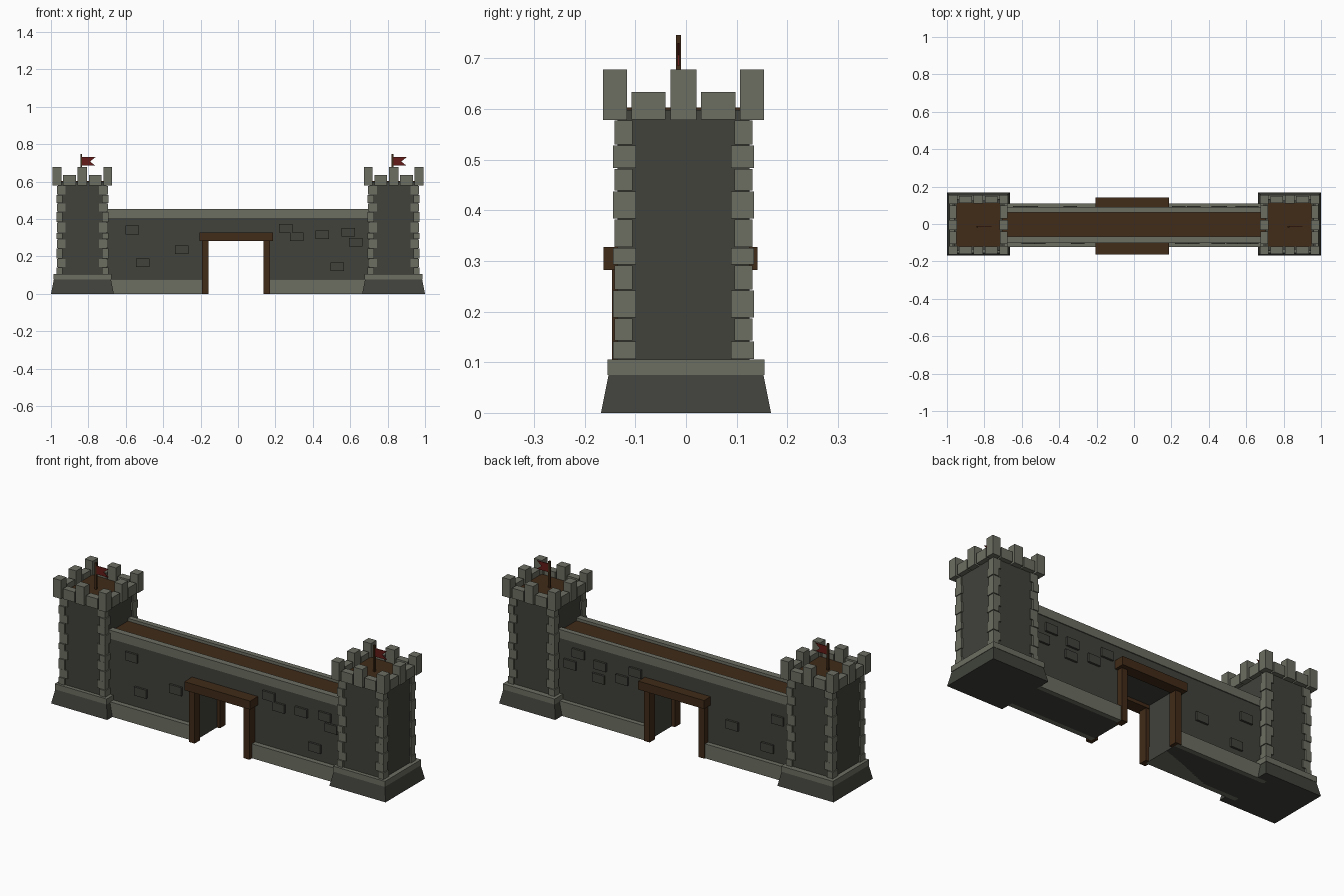
import bpy, bmesh
from mathutils import Vector

if "Cube" in bpy.data.objects:
    bpy.data.objects.remove(bpy.data.objects["Cube"])


def material(name, rgb):
    m = bpy.data.materials.new(name)
    m.diffuse_color = (*rgb, 1)
    m.use_nodes = True
    m.node_tree.nodes["Principled BSDF"].inputs["Base Color"].default_value = m.diffuse_color
    return m


DARK = material("dark_stone", (0.052, 0.054, 0.044))
LIGHT = material("light_stone", (0.15, 0.155, 0.12))
WOOD = material("wood", (0.052, 0.024, 0.009))
RED = material("red_cloth", (0.13, 0.012, 0.009))


def finish(name, bm, mat):
    bmesh.ops.recalc_face_normals(bm, faces=bm.faces)
    me = bpy.data.meshes.new(name)
    bm.to_mesh(me)
    bm.free()
    me.materials.append(mat)
    ob = bpy.data.objects.new(name, me)
    bpy.context.collection.objects.link(ob)
    return ob


def boxes(name, mat, items, taper=1.0):
    """Each item is (x0, x1, y0, y1, z0, z1); taper scales the top face."""
    bm = bmesh.new()
    for x0, x1, y0, y1, z0, z1 in items:
        c = Vector(((x0 + x1) / 2, (y0 + y1) / 2, (z0 + z1) / 2))
        for v in bmesh.ops.create_cube(bm, size=1)["verts"]:
            k = taper if v.co.z > 0 else 1
            v.co = c + Vector((v.co.x * (x1 - x0) * k, v.co.y * (y1 - y0) * k, v.co.z * (z1 - z0)))
    return finish(name, bm, mat)


def prism(name, mat, outline, y0, y1):
    """Extrude an xz outline from y0 to y1."""
    bm = bmesh.new()
    face = bm.faces.new([bm.verts.new((x, y0, z)) for x, z in outline])
    new = bmesh.ops.extrude_face_region(bm, geom=[face])["geom"]
    bmesh.ops.translate(bm, vec=(0, y1 - y0, 0), verts=[g for g in new if isinstance(g, bmesh.types.BMVert)])
    return finish(name, bm, mat)


def tower(side, cx):
    cy = -0.005

    def square(r, z0, z1, y=cy):
        return (cx - r, cx + r, y - r, y + r, z0, z1)

    # footing, ledge, shaft and floor
    boxes(side + "_tower_footing", DARK, [square(0.168, 0, 0.075, 0)], taper=0.153 / 0.168)
    boxes(side + "_tower_ledge", LIGHT, [square(0.155, 0.075, 0.105, 0)])
    boxes(side + "_tower_shaft", DARK, [square(0.13, 0.1, 0.598)])
    boxes(side + "_tower_floor", WOOD, [square(0.116, 0.59, 0.603)])

    # alternating corner stones
    rows = [0.105, 0.142, 0.187, 0.243, 0.292, 0.327, 0.383, 0.438, 0.483, 0.529, 0.578]
    stones = []
    for i, (z0, z1) in enumerate(zip(rows, rows[1:])):
        out = 0.139 if i % 2 == 0 else 0.136
        lx, ly = (0.034, 0.045) if i % 2 == 0 else (0.047, 0.035)
        for sx in (-1, 1):
            for sy in (-1, 1):
                xs = sorted((cx + sx * out, cx + sx * (out - lx)))
                ys = sorted((cy + sy * out, cy + sy * (out - ly)))
                stones.append((*xs, *ys, z0 + 0.001, z1 - 0.001))
    boxes(side + "_tower_corner_stones", LIGHT, stones)

    # battlements: tall corners and middles, low stones between
    tall, low = [], []
    for s in (-1, 1):
        for t in (-1, 1):
            xs = sorted((cx + s * 0.159, cx + s * 0.112))
            ys = sorted((cy + t * 0.159, cy + t * 0.112))
            tall.append((*xs, *ys, 0.578, 0.678))
        a, b = sorted((s * 0.159, s * 0.114))
        tall.append((cx + a, cx + b, cy - 0.026, cy + 0.026, 0.578, 0.678))
        tall.append((cx - 0.026, cx + 0.026, cy + a, cy + b, 0.578, 0.678))
        a, b = sorted((s * 0.155, s * 0.116))
        for t in (-1, 1):
            c, d = sorted((t * 0.035, t * 0.103))
            low.append((cx + a, cx + b, cy + c, cy + d, 0.579, 0.634))
            low.append((cx + c, cx + d, cy + a, cy + b, 0.579, 0.634))
    boxes(side + "_tower_merlons", LIGHT, tall)
    boxes(side + "_tower_low_battlements", LIGHT, low)

    # flag pole and swallowtail flag
    px, py = cx - 0.006, -0.015
    boxes(side + "_flag_pole", WOOD, [(px - 0.005, px + 0.005, py - 0.005, py + 0.005, 0.6, 0.746)])
    prism(side + "_flag", RED, [(px, 0.685), (px + 0.075, 0.685), (px + 0.047, 0.707),
                                (px + 0.075, 0.73), (px, 0.73)], py - 0.002, py + 0.002)


tower("left", -0.832)
tower("right", 0.832)

# wall with gate opening
DOOR0, DOOR1, DOOR_TOP = -0.175, 0.155, 0.3
FRONT, BACK = -0.097, 0.085
prism("wall", DARK, [(-0.72, 0), (DOOR0, 0), (DOOR0, DOOR_TOP), (DOOR1, DOOR_TOP), (DOOR1, 0),
                     (0.72, 0), (0.72, 0.43), (-0.72, 0.43)], FRONT, BACK)
boxes("wall_plinth", LIGHT, [(-0.72, DOOR0 - 0.001, -0.124, 0.11, 0, 0.078),
                             (DOOR1 + 0.001, 0.72, -0.124, 0.11, 0, 0.078)])
boxes("wall_curbs", LIGHT, [(-0.72, 0.72, FRONT - 0.004, -0.067, 0.406, 0.452),
                            (-0.72, 0.72, 0.062, BACK + 0.005, 0.406, 0.452)])
boxes("walkway", WOOD, [(-0.72, 0.72, -0.068, 0.063, 0.425, 0.437)])

# timber gate frame on both faces
boxes("gate_posts", WOOD, [(x, x + 0.035, y, y + 0.046, 0, 0.285)
                           for x in (-0.192, 0.136) for y in (-0.146, 0.07)])
boxes("gate_beams", WOOD, [(-0.207, 0.187, -0.163, -0.096, 0.282, 0.328),
                           (-0.207, 0.187, 0.08, 0.141, 0.282, 0.328)])

# loose raised bricks, given by centre x and z
front = [(-0.565, 0.341), (-0.51, 0.165), (-0.3, 0.235), (0.255, 0.35), (0.315, 0.305),
         (0.45, 0.316), (0.59, 0.328), (0.63, 0.275), (0.53, 0.145)]
back = [(0.63, 0.28), (0.58, 0.35), (0.45, 0.32), (0.46, 0.25), (0.32, 0.28),
        (0.24, 0.34), (-0.34, 0.21), (-0.61, 0.31), (-0.55, 0.145)]
boxes("front_bricks", DARK, [(x - 0.036, x + 0.036, FRONT - 0.011, FRONT + 0.01, z - 0.023, z + 0.023)
                             for x, z in front])
boxes("back_bricks", DARK, [(x - 0.036, x + 0.036, BACK - 0.01, BACK + 0.011, z - 0.023, z + 0.023)
                            for x, z in back])
